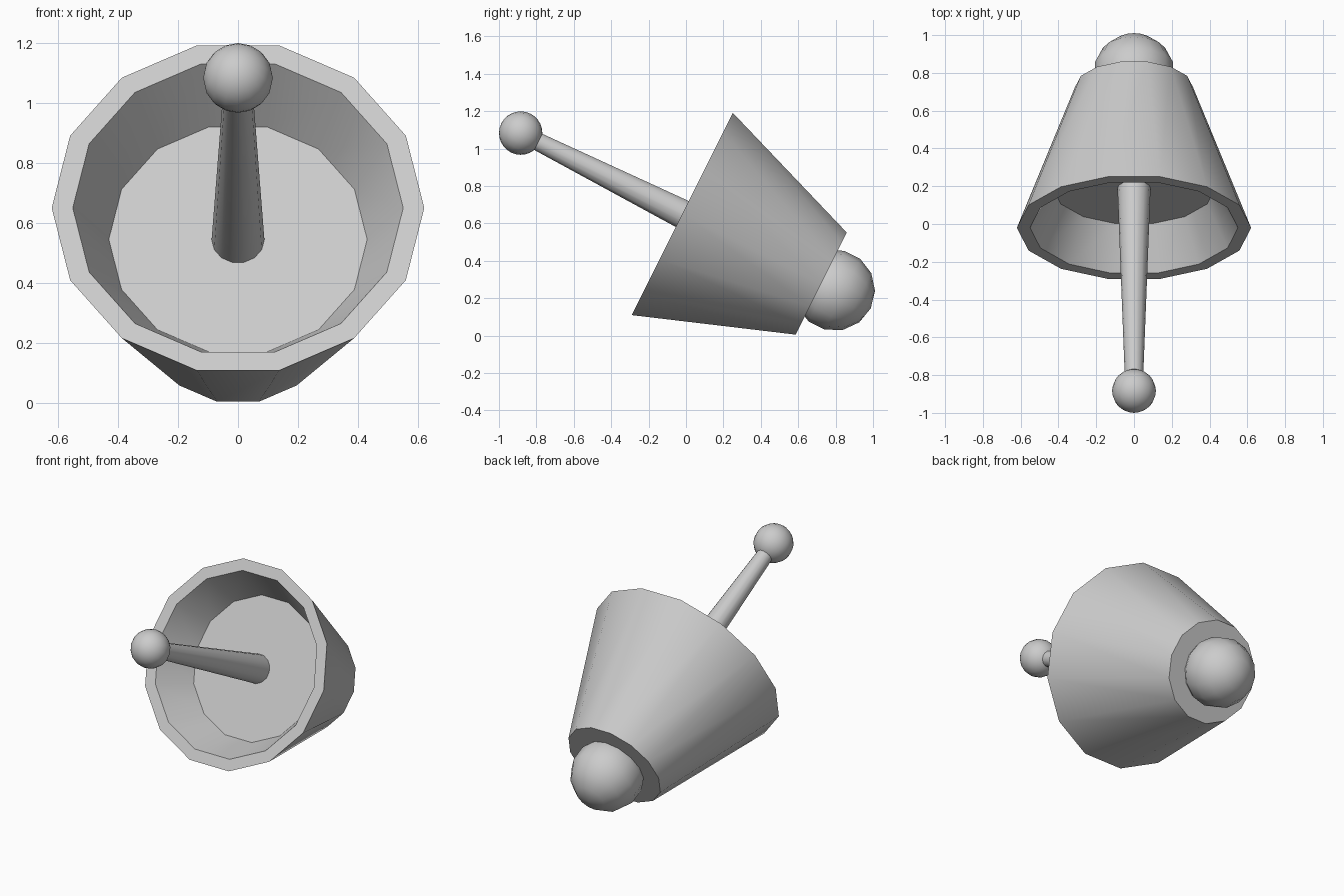
import bpy, bmesh, math
from mathutils import Matrix

if "Cube" in bpy.data.objects:
    bpy.data.objects.remove(bpy.data.objects["Cube"])

SIDES = 14
# Local z runs along the shared tilted axis, from the open rim to the closed end
TILT = Matrix.Translation((0, -0.02, 0.65)) @ Matrix.Rotation(math.radians(-116.6), 4, 'X')


def finish(name, bm):
    bmesh.ops.recalc_face_normals(bm, faces=bm.faces)
    mesh = bpy.data.meshes.new(name)
    bm.to_mesh(mesh)
    bm.free()
    obj = bpy.data.objects.new(name, mesh)
    bpy.context.collection.objects.link(obj)
    obj.matrix_world = TILT
    bpy.ops.object.select_all(action='DESELECT')
    obj.select_set(True)
    bpy.context.view_layer.objects.active = obj
    bpy.ops.object.shade_smooth_by_angle(angle=math.radians(35))
    return obj


def lathe(name, profile):
    """Closed solid of revolution from (radius, distance) pairs, ends capped."""
    bm = bmesh.new()
    rings = []
    for r, t in profile:
        rings.append([bm.verts.new((r * math.cos(2 * math.pi * i / SIDES),
                                    r * math.sin(2 * math.pi * i / SIDES), t))
                      for i in range(SIDES)])
    for a, b in zip(rings, rings[1:]):
        for i in range(SIDES):
            j = (i + 1) % SIDES
            bm.faces.new((a[i], a[j], b[j], b[i]))
    bm.faces.new(rings[0])
    bm.faces.new(rings[-1])
    return finish(name, bm)


def ball(name, radius, t, segments, rings):
    bm = bmesh.new()
    bmesh.ops.create_uvsphere(bm, u_segments=segments, v_segments=rings, radius=radius,
                              matrix=Matrix.Translation((0, 0, t)))
    return finish(name, bm)


# Tapered cup with a recessed floor
lathe("cup", [(0.43, 0.234), (0.55, 0), (0.62, 0), (0.313, 0.831)])
# Tapered rod rising from the floor
lathe("rod", [(0.088, 0.24), (0.047, -0.93)])
# Ball on the rod tip
ball("tip_ball", 0.116, -0.966, 16, 14)
# Faceted knob at the closed end
ball("end_knob", 0.217, 0.91, SIDES, 7)
